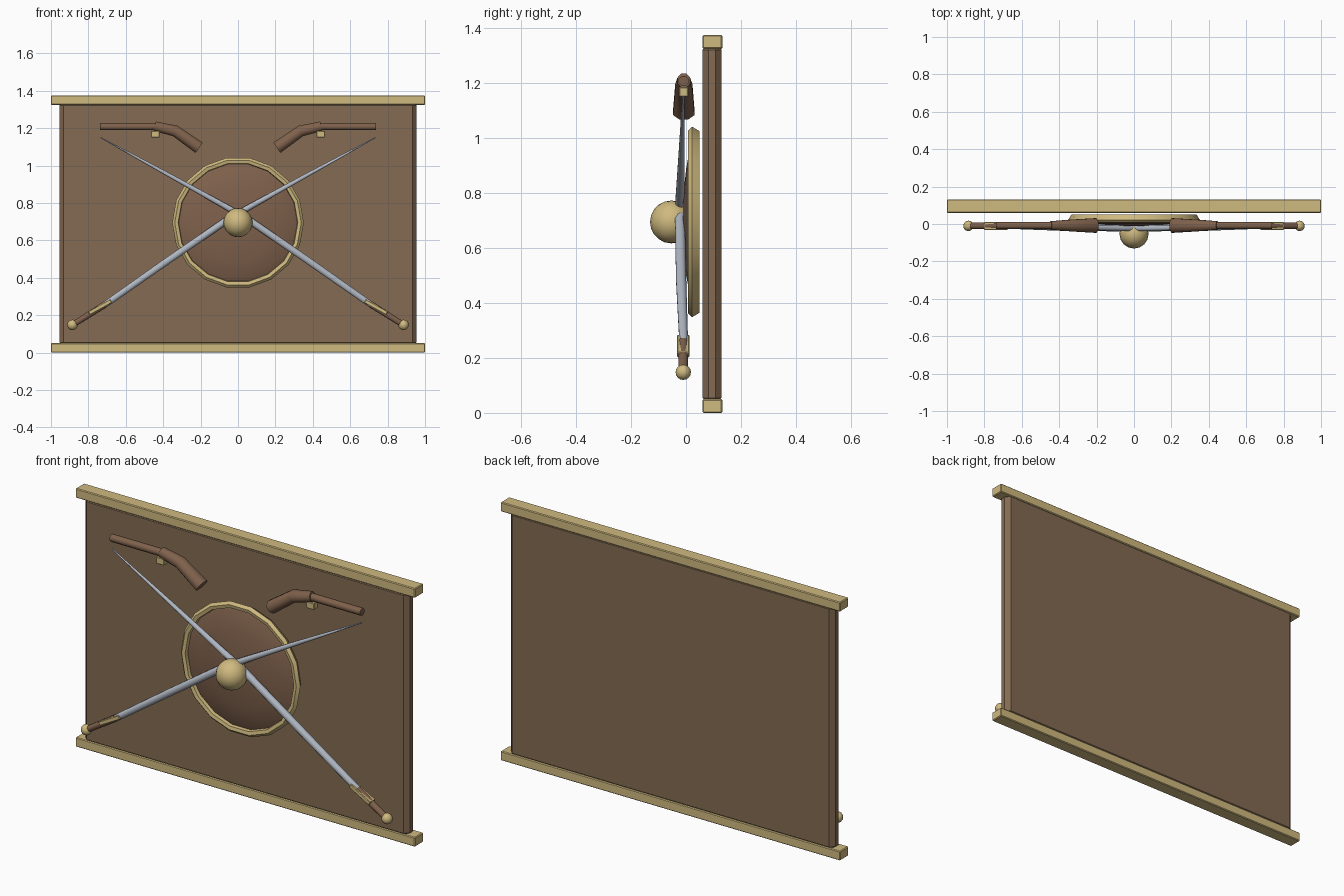
import bpy, bmesh, math
from mathutils import Vector, Matrix

cube = bpy.data.objects.get("Cube")
if cube:
    bpy.data.objects.remove(cube, do_unlink=True)


def material(name, srgb):
    m = bpy.data.materials.new(name)
    color = [(c / 255) ** 2.2 for c in srgb] + [1]
    m.use_nodes = True
    m.diffuse_color = color
    m.node_tree.nodes["Principled BSDF"].inputs["Base Color"].default_value = color
    return m


BOARD = material("board brown", (130, 106, 83))
WOOD = material("dark wood", (126, 97, 77))
GOLD = material("brass", (206, 184, 126))
STEEL = material("steel", (176, 183, 194))


def finish(name, bm, mat, angle=40):
    bmesh.ops.recalc_face_normals(bm, faces=bm.faces)
    mesh = bpy.data.meshes.new(name)
    bm.to_mesh(mesh)
    bm.free()
    mesh.materials.append(mat)
    ob = bpy.data.objects.new(name, mesh)
    bpy.context.collection.objects.link(ob)
    if angle:
        bpy.ops.object.select_all(action="DESELECT")
        ob.select_set(True)
        bpy.context.view_layer.objects.active = ob
        bpy.ops.object.shade_smooth_by_angle(angle=math.radians(angle))
    return ob


def box(name, center, size, mat, bevel=0, tilt=0):
    bm = bmesh.new()
    bmesh.ops.create_cube(bm, size=1)
    bmesh.ops.scale(bm, vec=size, verts=bm.verts)
    if bevel:
        bmesh.ops.bevel(bm, geom=bm.edges[:], offset=bevel, segments=1, affect="EDGES")
    bm.transform(Matrix.Translation(center) @ Matrix.Rotation(tilt, 4, "Y"))
    return finish(name, bm, mat, 0)


def ball(name, center, radius, mat, segments, rings):
    bm = bmesh.new()
    bmesh.ops.create_uvsphere(bm, u_segments=segments, v_segments=rings, radius=radius)
    bm.transform(Matrix.Translation(center))
    return finish(name, bm, mat, 60)


def tube(name, stations, mat, sides=8):
    """Stations are (point, in-plane radius, depth radius) along an upright path."""
    bm = bmesh.new()
    pts = [Vector(s[0]) for s in stations]
    rings = []
    for i, (p, r, d) in enumerate(stations):
        t = pts[min(i + 1, len(pts) - 1)] - pts[max(i - 1, 0)]
        across = Vector((-t.z, 0, t.x)).normalized()
        ring = []
        for k in range(sides):
            a = math.tau * (k + 0.5) / sides
            ring.append(bm.verts.new(pts[i] + across * r * math.cos(a) + Vector((0, d * math.sin(a), 0))))
        rings.append(ring)
    for a, b in zip(rings, rings[1:]):
        for k in range(sides):
            n = (k + 1) % sides
            bm.faces.new((a[k], a[n], b[n], b[k]))
    bm.faces.new(rings[0])
    bm.faces.new(rings[-1])
    return finish(name, bm, mat, 50)


def lathe(name, profile, mat, closed, steps=18, angle=40):
    """Spin a (radius, y) profile around the shield axis."""
    bm = bmesh.new()
    verts = [bm.verts.new((r, y, 0)) for r, y in profile]
    edges = [bm.edges.new(p) for p in zip(verts, verts[1:])]
    if closed:
        edges.append(bm.edges.new((verts[-1], verts[0])))
    bmesh.ops.spin(bm, geom=verts + edges, cent=(0, 0, 0), axis=(0, 1, 0),
                   angle=math.tau, steps=steps)
    bmesh.ops.remove_doubles(bm, verts=bm.verts, dist=0.0005)
    bm.transform(Matrix.Translation((0, 0, SHIELD_Z)))
    return finish(name, bm, mat, angle)


# Back panel and rails
SHIELD_Z = 0.695
box("back_panel", (0, 0.095, 0.688), (1.91, 0.07, 1.31), BOARD, 0.022)
for name, z in (("bottom_rail", 0.025), ("top_rail", 1.35)):
    box(name, (0, 0.096, z), (2, 0.072, 0.05), GOLD, 0.004)

# Round shield
lathe("shield_dome", [(0, -0.014), (0.1, -0.01), (0.2, 0.001), (0.29, 0.018),
                      (0.328, 0.035), (0.31, 0.048), (0, 0.048)], WOOD, False)
lathe("shield_rim", [(0.32, 0.012), (0.338, 0.008), (0.352, 0.022),
                     (0.335, 0.05), (0.315, 0.045)], GOLD, True)
ball("shield_boss", (0, -0.053, SHIELD_Z), 0.078, GOLD, 16, 10)

# Crossed swords and pistols, mirrored left and right
for side, s in (("left", 1), ("right", -1)):
    tube(side + "_sword_blade", [
        ((s * 0.72, -0.008, 0.25), 0.018, 0.017),
        ((s * 0.38, -0.018, 0.488), 0.02, 0.02),
        ((s * 0.06, -0.022, 0.708), 0.02, 0.019),
        ((s * -0.07, -0.022, 0.783), 0.016, 0.017),
        ((s * -0.38, -0.016, 0.955), 0.011, 0.011),
        ((s * -0.735, -0.01, 1.15), 0.003, 0.004)], STEEL)
    tube(side + "_sword_grip", [
        ((s * 0.87, -0.01, 0.157), 0.017, 0.018),
        ((s * 0.71, -0.01, 0.258), 0.019, 0.02)], WOOD)
    box(side + "_sword_guard", (s * 0.738, -0.01, 0.243), (0.135, 0.044, 0.022),
        GOLD, 0.003, s * math.radians(29))
    ball(side + "_sword_pommel", (s * 0.885, -0.01, 0.148), 0.028, GOLD, 12, 8)

    tube(side + "_pistol_barrel", [
        ((s * 0.738, -0.008, 1.208), 0.02, 0.02),
        ((s * 0.42, -0.008, 1.208), 0.02, 0.02)], WOOD)
    tube(side + "_pistol_stock", [
        ((s * 0.445, -0.008, 1.21), 0.028, 0.025),
        ((s * 0.335, -0.008, 1.185), 0.033, 0.034),
        ((s * 0.208, -0.008, 1.095), 0.036, 0.042)], WOOD)
    box(side + "_pistol_trigger", (s * 0.442, -0.008, 1.168), (0.046, 0.034, 0.036),
        GOLD, 0.003)
